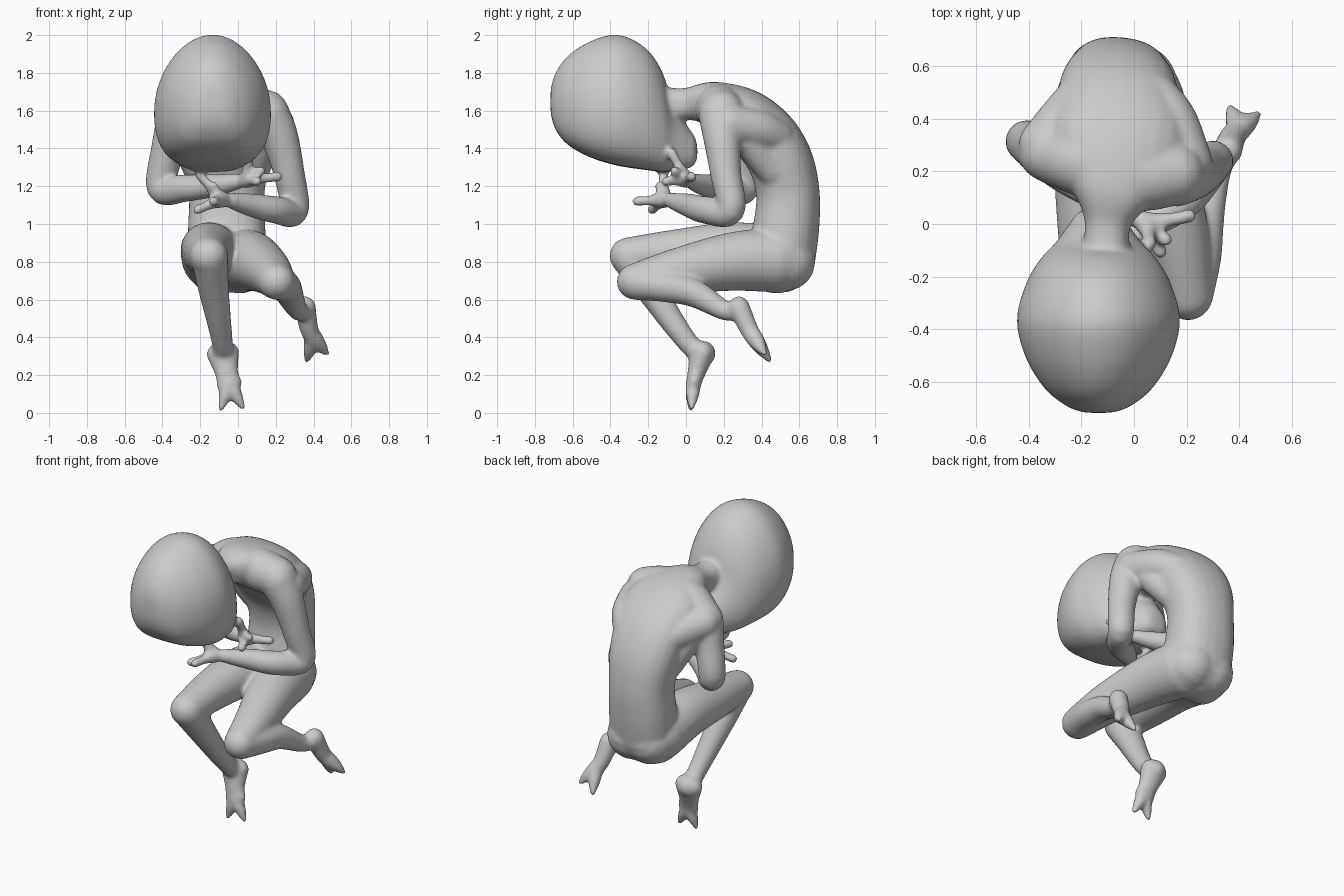
import bpy, bmesh, math
from mathutils import Vector

bm = bmesh.new()


def spline(pts, steps=6):
    """Catmull-Rom through tuples of any length."""
    p = [Vector(q) for q in pts]
    p = [p[0] * 2 - p[1]] + p + [p[-1] * 2 - p[-2]]
    out = []
    for i in range(1, len(p) - 2):
        a, b, c, d = p[i - 1:i + 3]
        for s in range(steps):
            t = s / steps
            out.append(0.5 * (2 * b + (c - a) * t + (2 * a - 5 * b + 4 * c - d) * t * t
                              + (3 * b - a - 3 * c + d) * t ** 3))
    return out + [p[-2]]


def skin(rings):
    loops = [[bm.verts.new(v) for v in r] for r in rings]
    n = len(loops[0])
    for a, b in zip(loops, loops[1:]):
        for i in range(n):
            bm.faces.new((a[i], a[(i + 1) % n], b[(i + 1) % n], b[i]))
    bm.faces.new(loops[0][::-1])
    bm.faces.new(loops[-1])


def spow(x, e):
    return math.copysign(abs(x) ** e, x)


def ring(c, u, v, w, h, e=1.0, n=24):
    angles = [2 * math.pi * i / n for i in range(n)]
    return [c + u * (w * spow(math.cos(a), e)) + v * (h * spow(math.sin(a), e)) for a in angles]


def tube(xyz, sizes, steps=6, e=1.0):
    """Round-ended loft; sizes are radii or (half width, half depth); e < 1 squares the section."""
    pos = [Vector(p) for p in spline(xyz, steps)]
    rad = spline([s if isinstance(s, tuple) else (s, s) for s in sizes], steps)
    tan = [(pos[min(i + 1, len(pos) - 1)] - pos[max(i - 1, 0)]).normalized() for i in range(len(pos))]
    u = Vector((1, 0, 0)) if abs(tan[0].x) < 0.9 else Vector((0, 0, 1))
    rings = []
    for i, (c, t, r) in enumerate(zip(pos, tan, rad)):
        u = (u - t * u.dot(t)).normalized()
        v = t.cross(u)
        caps = [(math.sin(a), math.cos(a)) for a in (1.45, 1.1, 0.7, 0.35)]
        m = min(r)
        if i == 0:
            rings += [ring(c - t * m * s, u, v, r[0] * k, r[1] * k, e) for s, k in caps]
        rings.append(ring(c, u, v, r[0], r[1], e))
        if i == len(pos) - 1:
            rings += [ring(c + t * m * s, u, v, r[0] * k, r[1] * k, e) for s, k in caps[::-1]]
    skin(rings)


# Head: sections along y (y, centre z, half width, half height), squarer below
rings = []
for y, z, w, h in spline([(-.718, 1.65, .02, .02), (-.712, 1.65, .07, .085), (-.685, 1.65, .13, .16),
                          (-.62, 1.655, .205, .24), (-.5, 1.66, .275, .31), (-.36, 1.655, .305, .347),
                          (-.22, 1.612, .268, .325), (-.13, 1.545, .215, .27),
                          (-.07, 1.46, .16, .18), (.0, 1.41, .11, .12), (.045, 1.39, .075, .075),
                          (.06, 1.385, .03, .03)]):
    r = []
    for i in range(40):
        a = 2 * math.pi * i / 40
        c, s = math.cos(a), math.sin(a)
        e = 0.58 if s < 0 else 1
        r.append(Vector((-.135 + w * spow(c, e) * (1 - .14 * s), y, z + h * s)))
    rings.append(r)
skin(rings)

# Neck and curled torso
tube([(-.11, -.15, 1.62), (-.1, .0, 1.635), (-.08, .13, 1.635), (-.06, .29, 1.57), (-.06, .42, 1.46),
      (-.06, .505, 1.32), (-.06, .54, 1.15), (-.06, .53, .98), (-.055, .5, .82)],
     [(.1, .11), (.088, .085), (.17, .12), (.26, .155), (.245, .17), (.225, .17), (.2, .168),
      (.205, .175), (.21, .185)], e=.86)

# Shoulder yoke
tube([(-.31, .26, 1.54), (-.18, .23, 1.6), (.02, .18, 1.61), (.15, .19, 1.59)], [.11, .13, .13, .12])
# Shoulder blades and flank muscle, fanning from each shoulder into the back
for sx, sy, bx in ((-.34, .3, -.2), (.2, .23, .08)):
    tube([(sx, sy, 1.53), ((sx + bx) / 2, .38, 1.5), (bx, .47, 1.46)], [.1, .105, .1])
    tube([(sx * .8 + bx * .2, sy + .05, 1.5), (bx, .46, 1.28)], [.08, .085])

# Arms down to the wrists
tube([(.16, .18, 1.58), (.22, .19, 1.46), (.27, .21, 1.27), (.298, .235, 1.072), (.2, .1, 1.075),
      (.07, .01, 1.1), (-.04, -.08, 1.125)], [.115, .1, .083, .077, .073, .062, .042])
tube([(-.33, .27, 1.53), (-.37, .29, 1.4), (-.405, .31, 1.19), (-.28, .2, 1.19), (-.12, .1, 1.205),
      (0, .03, 1.225)], [.108, .09, .079, .073, .06, .042])


# Hands and feet: a palm or sole with digits fanning out of it
def digits(base, tips, r, r_mid, r_tip):
    b = Vector(base)
    for t in tips:
        t = Vector(t)
        tube([b, b.lerp(t, .55), t], [r, r_mid, r_tip], 4)


digits((-.09, -.115, 1.13), [(-.13, -.26, 1.12), (-.215, -.18, 1.075), (-.13, -.14, 1.2),
                             (-.2, -.12, 1.255)], .047, .027, .027)
digits((.05, .0, 1.235), [(.21, .03, 1.25), (.06, -.075, 1.375), (.1, -.105, 1.225),
                          (.12, -.06, 1.28)], .047, .027, .028)

# Legs down to the heels
tube([(.02, .47, .81), (.08, .24, .8), (.16, -.04, .75), (.205, -.27, .695)], [.172, .155, .124, .097])
tube([(.21, -.265, .69), (.25, -.12, .67), (.27, .04, .635), (.32, .21, .54), (.36, .285, .555)],
     [.093, .083, .075, .052, .054])
tube([(-.13, .47, .82), (-.155, .24, .86), (-.165, -.04, .85), (-.155, -.305, .83)],
     [.17, .15, .124, .1])
tube([(-.15, -.3, .82), (-.13, -.19, .66), (-.1, -.07, .48), (-.08, .03, .35), (-.08, .09, .315)],
     [.097, .082, .065, .056, .068])
# Buttocks
for x in (-.12, .01):
    tube([(x, .53, .8), (x, .48, .775)], [.155, .145])

# Feet: ankle, sole, then two pointed toes each
tube([(.355, .28, .56), (.375, .33, .45), (.4, .365, .39)], [.058, .05, .046])
digits((.4, .36, .4), [(.365, .44, .28), (.47, .415, .315), (.44, .39, .36)], .048, .036, .017)
tube([(-.08, .085, .315), (-.06, .055, .21), (-.045, .04, .15)], [(.088, .066), (.062, .048), (.07, .038)])
digits((-.045, .04, .16), [(-.09, .025, .023), (.025, .03, .028)], .042, .034, .016)

bmesh.ops.recalc_face_normals(bm, faces=bm.faces)
mesh = bpy.data.meshes.new("curled_body")
bm.to_mesh(mesh)
bm.free()
body = bpy.data.objects.new("curled_body", mesh)
bpy.context.collection.objects.link(body)

# Fuse everything into one smooth skin
fuse = body.modifiers.new("fuse", 'REMESH')
fuse.mode = 'VOXEL'
fuse.voxel_size = 0.011
fuse.use_smooth_shade = True
soft = body.modifiers.new("soften", 'SMOOTH')
soft.factor = 0.5
soft.iterations = 12
